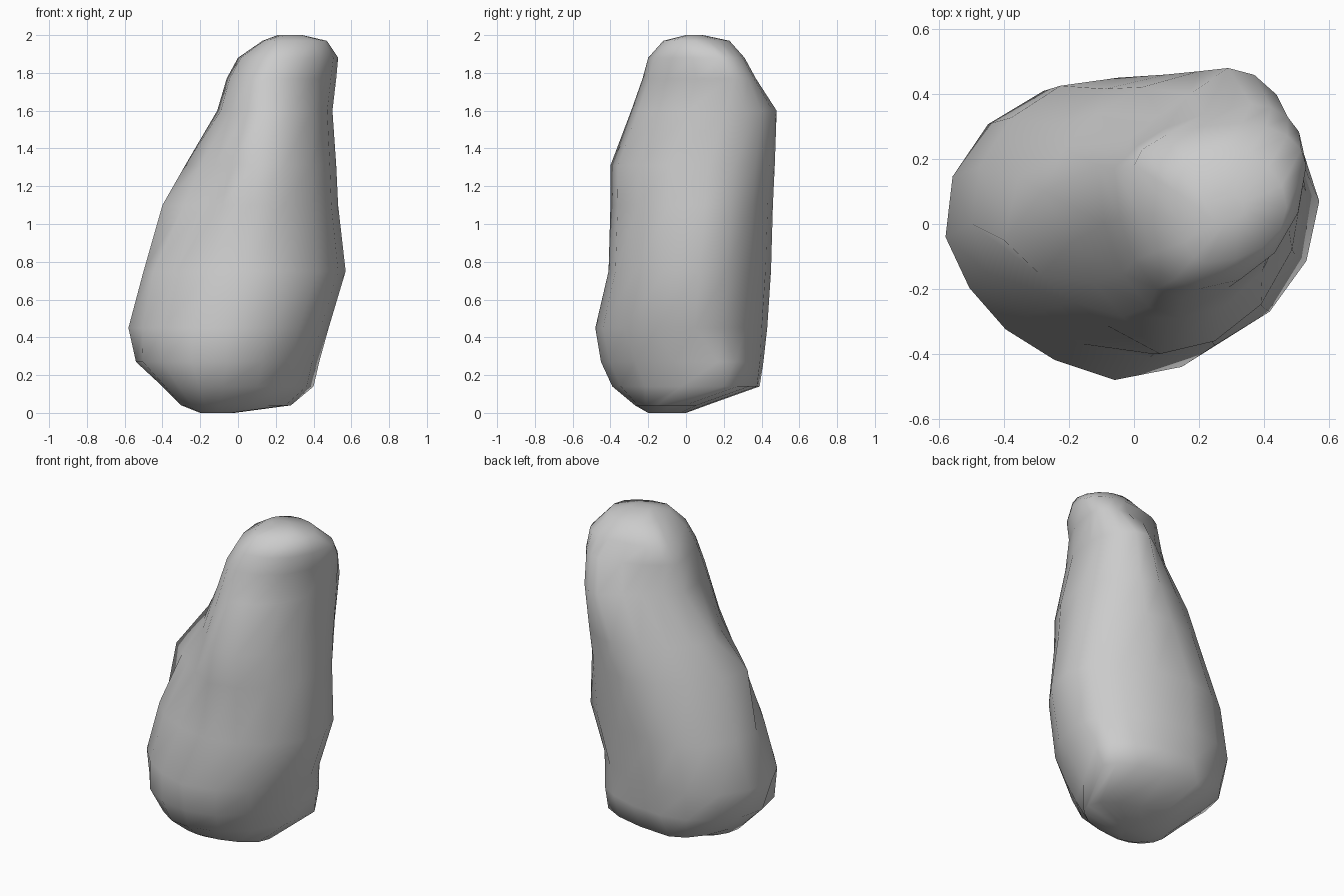
import bpy
import bmesh
from math import sin, cos, pi

old = bpy.data.objects.get("Cube")
if old:
    bpy.data.objects.remove(old, do_unlink=True)

STEPS = 4  # segments per quarter of each cross-section


def make_material(name, colour):
    material = bpy.data.materials.new(name)
    material.use_nodes = True
    material.diffuse_color = colour
    material.node_tree.nodes["Principled BSDF"].inputs["Base Color"].default_value = colour
    return material


# Cross-sections: height, left/right limits, front/back limits,
# x of the front and back tips, y of the left and right tips,
# roundness of the back and front corners on the low-x side
sections = [
    (0, -.2, -.02, -.2, 0, -.1, -.1, -.1, -.1, 1, 1),
    (.04, -.3, .28, -.27, .11, -.1, -.12, -.1, -.08, .9, 1),
    (.14, -.4, .4, -.39, .39, -.08, -.15, -.05, .2, .9, 1.15),
    (.27, -.54, .43, -.45, .41, -.06, -.1, 0, .17, 1, 1),
    (.45, -.58, .48, -.48, .43, -.06, -.08, -.04, .05, 1.15, .7),
    (.75, -.5, .57, -.41, .45, .05, -.05, 0, .07, 1.1, .9),
    (1.1, -.4, .53, -.4, .46, .06, .1, -.05, .1, .95, .2),
    (1.31, -.28, .52, -.4, .47, .08, .2, .1, .12, .75, .3),
    (1.6, -.11, .5, -.29, .48, .14, .29, .18, .2, .1, 1),
    (1.77, -.06, .52, -.23, .37, .15, .36, .17, .23, .6, 1),
    (1.88, 0, .53, -.2, .31, .2, .33, .18, .18, 1, 1),
    (1.97, .13, .47, -.12, .23, .22, .28, .1, .05, 1, 1),
    (2, .21, .34, 0, .09, .28, .28, .05, .05, 1, 1),
]


def section_points(z, x_min, x_max, y_min, y_max, x_front, x_back,
                   y_left, y_right, round_back, round_front):
    """Four quarter arcs joining the right, back, left and front tips."""
    right, back = (x_max, y_right), (x_back, y_max)
    left, front = (x_min, y_left), (x_front, y_min)
    tips = [right, back, left, front]
    roundness = [1, round_back, round_front, 1]
    points = []
    for quarter in range(4):
        start, end = tips[quarter], tips[(quarter + 1) % 4]
        # The arc centre lines up with both of its tips
        if quarter % 2 == 0:
            centre = (end[0], start[1])
        else:
            centre = (start[0], end[1])
        for step in range(STEPS):
            angle = step / STEPS * pi / 2
            c, s = cos(angle), sin(angle)
            # Roundness blends from a straight chord to a full ellipse
            scale = roundness[quarter] + (1 - roundness[quarter]) / (c + s)
            x, y = (centre[i] + scale * ((start[i] - centre[i]) * c
                    + (end[i] - centre[i]) * s) for i in range(2))
            points.append((x, y, z))
    return points


def loft(name, rings, material):
    """Skin a closed body over a stack of cross-sections."""
    bm = bmesh.new()
    loops = [[bm.verts.new(point) for point in section_points(*ring)] for ring in rings]
    count = len(loops[0])
    for lower, upper in zip(loops, loops[1:]):
        for i in range(count):
            j = (i + 1) % count
            bm.faces.new((lower[i], lower[j], upper[j], upper[i]))
    bm.faces.new(reversed(loops[0]))
    bm.faces.new(loops[-1])
    bmesh.ops.recalc_face_normals(bm, faces=bm.faces)
    for face in bm.faces:
        face.smooth = True
    mesh = bpy.data.meshes.new(name)
    bm.to_mesh(mesh)
    bm.free()
    mesh.materials.append(material)
    body = bpy.data.objects.new(name, mesh)
    bpy.context.collection.objects.link(body)
    return body


# Leaning boulder
stone_grey = make_material("stone grey", (.6, .6, .6, 1))
loft("boulder", sections, stone_grey)
